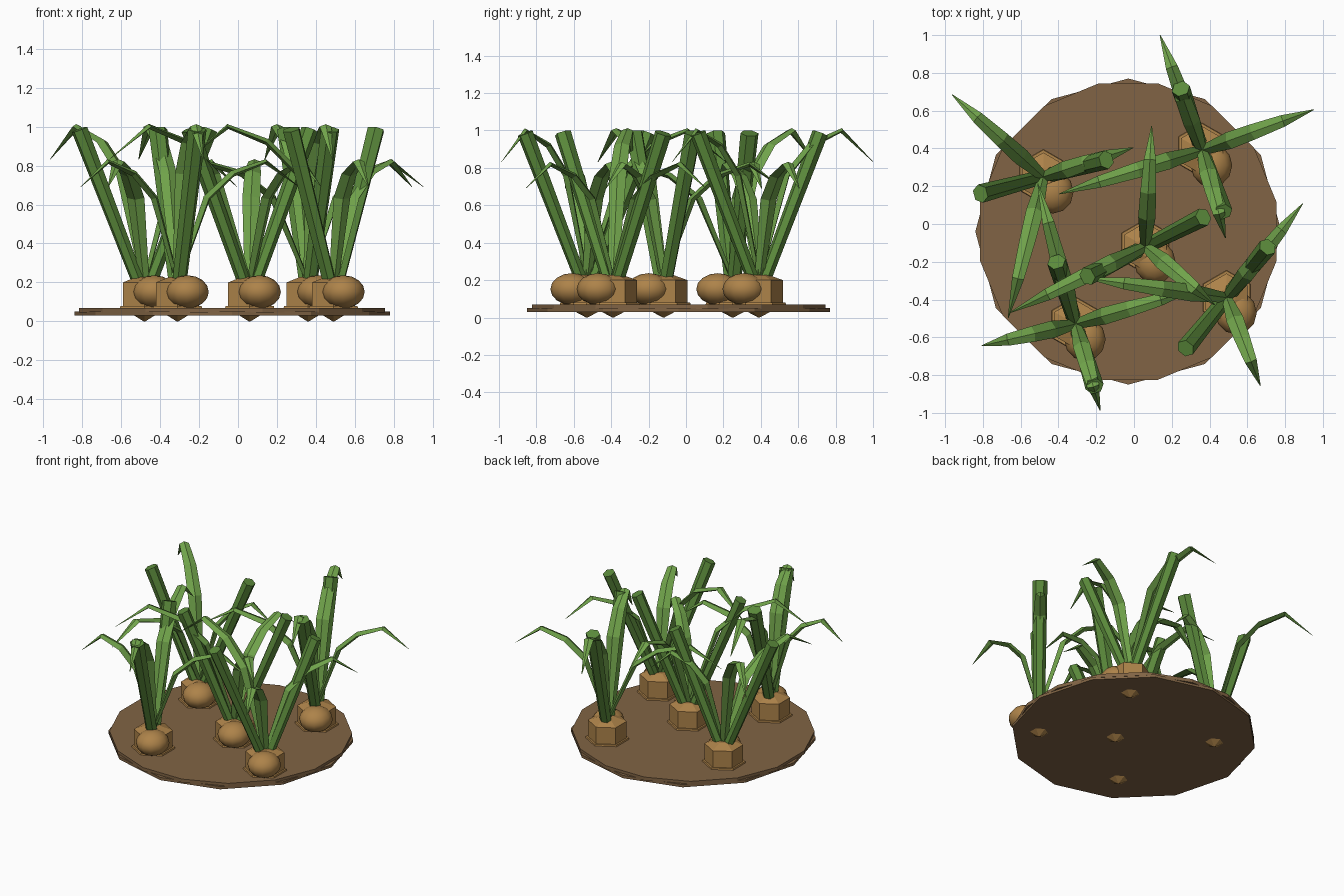
import bpy, bmesh, math
from mathutils import Vector

if "Cube" in bpy.data.objects:
    bpy.data.objects.remove(bpy.data.objects["Cube"])

def material(name, rgb):
    m = bpy.data.materials.new(name)
    m.diffuse_color = (*[(c / 255) ** 2.2 for c in rgb], 1)
    m.use_nodes = True
    m.node_tree.nodes["Principled BSDF"].inputs["Base Color"].default_value = m.diffuse_color
    return m

SOIL = material("soil_brown", (128, 100, 70))
BULB = material("bulb_tan", (172, 130, 75))
STALK = material("stalk_green", (92, 138, 62))
LEAF = material("leaf_green", (112, 162, 76))

def finish(name, bm, mat):
    bmesh.ops.remove_doubles(bm, verts=bm.verts, dist=1e-5)
    bmesh.ops.recalc_face_normals(bm, faces=bm.faces)
    me = bpy.data.meshes.new(name)
    bm.to_mesh(me)
    bm.free()
    me.materials.append(mat)
    ob = bpy.data.objects.new(name, me)
    bpy.context.collection.objects.link(ob)
    return ob

def skin(bm, rings):
    """Bridge rings of points and cap both ends."""
    rings = [[bm.verts.new(p) for p in r] for r in rings]
    n = len(rings[0])
    for a, b in zip(rings, rings[1:]):
        for i in range(n):
            j = (i + 1) % n
            bm.faces.new((a[i], a[j], b[j], b[i]))
    bm.faces.new(rings[0])
    bm.faces.new(rings[-1])

def lathe(name, center, profile, n, turn, mat):
    bm = bmesh.new()
    skin(bm, [[(center[0] + r * math.cos(turn + math.tau * i / n),
                center[1] + r * math.sin(turn + math.tau * i / n), z)
               for i in range(n)] for r, z in profile])
    return finish(name, bm, mat)

def sweep(name, path, widths, n, flat, side, mat):
    """Sweep an n-sided section, flattened across the leaf, along a path."""
    bm = bmesh.new()
    rings = []
    for k, p in enumerate(path):
        t = (path[min(k + 1, len(path) - 1)] - path[max(k - 1, 0)]).normalized()
        up = side.cross(t).normalized()
        rings.append([p + side * (widths[k] * math.cos(math.tau * i / n))
                      + up * (widths[k] * flat * math.sin(math.tau * i / n))
                      for i in range(n)])
    skin(bm, rings)
    return finish(name, bm, mat)

# soil patch: two thin discs slightly turned against each other
lathe("soil_top", (-.03, -.04), [(.80, .045), (.80, .07)], 16, math.pi / 16, SOIL)
lathe("soil_base", (-.03, -.04), [(.81, .03), (.81, .05)], 12, math.pi / 2, SOIL)

# plants: x, y, stalk angle, leaves (angle, reach, peak height)
PLANTS = [
    (-.48, .25, 195, [(138, .65, 1.0), (256, .77, .82), (18, .50, .82)]),
    (.36, .39, 109, [(20, .63, .82), (110, .65, 1.0), (197, .79, .82), (285, .48, 1.0)]),
    (.06, -.12, 27, [(87, .64, .82), (206, .80, 1.0), (320, .48, .82)]),
    (.49, -.39, 231, [(51, .64, .82), (172, .76, 1.0), (291, .50, .82)]),
    (-.31, -.53, 107, [(16, .65, .82), (105, .77, 1.0), (193, .51, .82), (286, .475, 1.0)]),
]
REACH = (0, .24, .45, .72, 1)
RISE = (0, .70, .90, 1, .79)
WIDTH = (.026, .046, .042, .032, .002)

for i, (x, y, turn, leaves) in enumerate(PLANTS, 1):
    # six-sided bulb with a root tip below the soil, and its low collar
    lathe(f"bulb_{i}", (x, y), [(.004, 0), (.06, .03), (.128, .06), (.128, .2), (.05, .228)],
          6, math.pi / 2, BULB)
    lathe(f"collar_{i}", (x, y), [(.148, .06), (.142, .08)], 6, math.pi / 2, BULB)

    # rounded side bulb
    bm = bmesh.new()
    bmesh.ops.create_uvsphere(bm, u_segments=12, v_segments=8, radius=1)
    bmesh.ops.scale(bm, vec=(.11, .115, .085), verts=bm.verts)
    bmesh.ops.translate(bm, vec=(x + .05, y - .08, .152), verts=bm.verts)
    ob = finish(f"side_bulb_{i}", bm, BULB)
    for p in ob.data.polygons:
        p.use_smooth = True

    # two upright stalks leaning opposite ways
    for k in (0, 180):
        a = math.radians(turn + k)
        d = Vector((math.cos(a), math.sin(a), 0))
        side = Vector((-d.y, d.x, 0))
        base = Vector((x, y, .17)) + d * .02
        top = Vector((x, y, .985)) + d * .345
        sweep(f"stalk_{i}_{k}", [base, top], (.038, .05), 6, .85, side, STALK)

    # drooping pointed leaves
    for k, (ang, reach, peak) in enumerate(leaves, 1):
        a = math.radians(ang)
        d = Vector((math.cos(a), math.sin(a), 0))
        side = Vector((-d.y, d.x, 0))
        path = [Vector((x, y, .2 + (peak - .2) * h)) + d * reach * f
                for f, h in zip(REACH, RISE)]
        sweep(f"leaf_{i}_{k}", path, WIDTH, 4, .4, side, LEAF)
